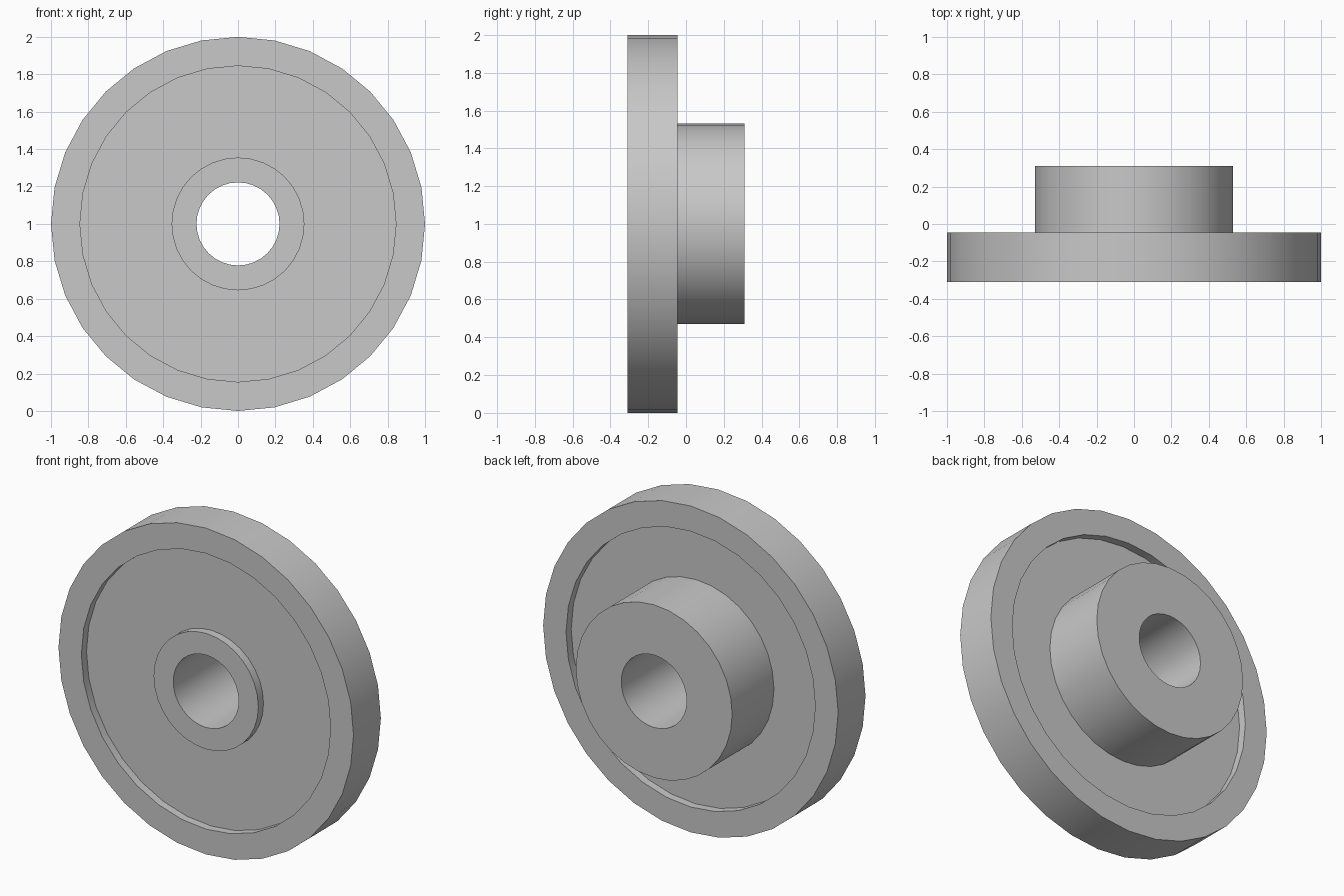
import bpy, bmesh, math
from mathutils import Vector

cube = bpy.data.objects.get("Cube")
if cube:
    bpy.data.objects.remove(cube, do_unlink=True)

# Plain grey metal
grey = bpy.data.materials.new("plain_grey")
grey.use_nodes = True
colour = (0.58, 0.58, 0.58, 1)
grey.diffuse_color = colour
grey.node_tree.nodes["Principled BSDF"].inputs["Base Color"].default_value = colour

# Main dimensions: radii, and positions along the axle
BORE, BOSS, HUB, RECESS, RIM = 0.222, 0.355, 0.53, 0.845, 1.0
FRONT, RIM_BACK, HUB_BACK = -0.31, -0.045, 0.31
DEPTH = 0.05
SIDES = 32


def lathe(name, profile, sides, centre):
    """Revolve a closed (radius, y) profile around the y axis."""
    bm = bmesh.new()
    verts = [bm.verts.new((r, y, 0)) for r, y in profile]
    edges = [bm.edges.new((v, verts[i - 1])) for i, v in enumerate(verts)]
    bmesh.ops.spin(bm, geom=verts + edges, cent=(0, 0, 0), axis=(0, 1, 0),
                   angle=math.tau, steps=sides, use_merge=False)
    bmesh.ops.remove_doubles(bm, verts=bm.verts, dist=0.0005)
    bmesh.ops.recalc_face_normals(bm, faces=bm.faces)
    bmesh.ops.translate(bm, verts=bm.verts, vec=Vector(centre))
    mesh = bpy.data.meshes.new(name)
    bm.to_mesh(mesh)
    bm.free()
    mesh.materials.append(grey)
    obj = bpy.data.objects.new(name, mesh)
    bpy.context.collection.objects.link(obj)
    return obj


# Wheel in one piece: bore, front boss, recessed web, rim and rear hub
wheel = lathe("hubbed_wheel", [
    (BORE, FRONT), (BOSS, FRONT),
    (BOSS, FRONT + DEPTH), (RECESS, FRONT + DEPTH),
    (RECESS, FRONT), (RIM, FRONT),
    (RIM, RIM_BACK), (RECESS, RIM_BACK),
    (RECESS, RIM_BACK - DEPTH), (HUB, RIM_BACK - DEPTH),
    (HUB, HUB_BACK), (BORE, HUB_BACK),
], SIDES, (0, 0, RIM))

# Smooth curved walls, crisp rims
bpy.ops.object.select_all(action="DESELECT")
wheel.select_set(True)
bpy.context.view_layer.objects.active = wheel
bpy.ops.object.shade_smooth_by_angle(angle=math.radians(30))
